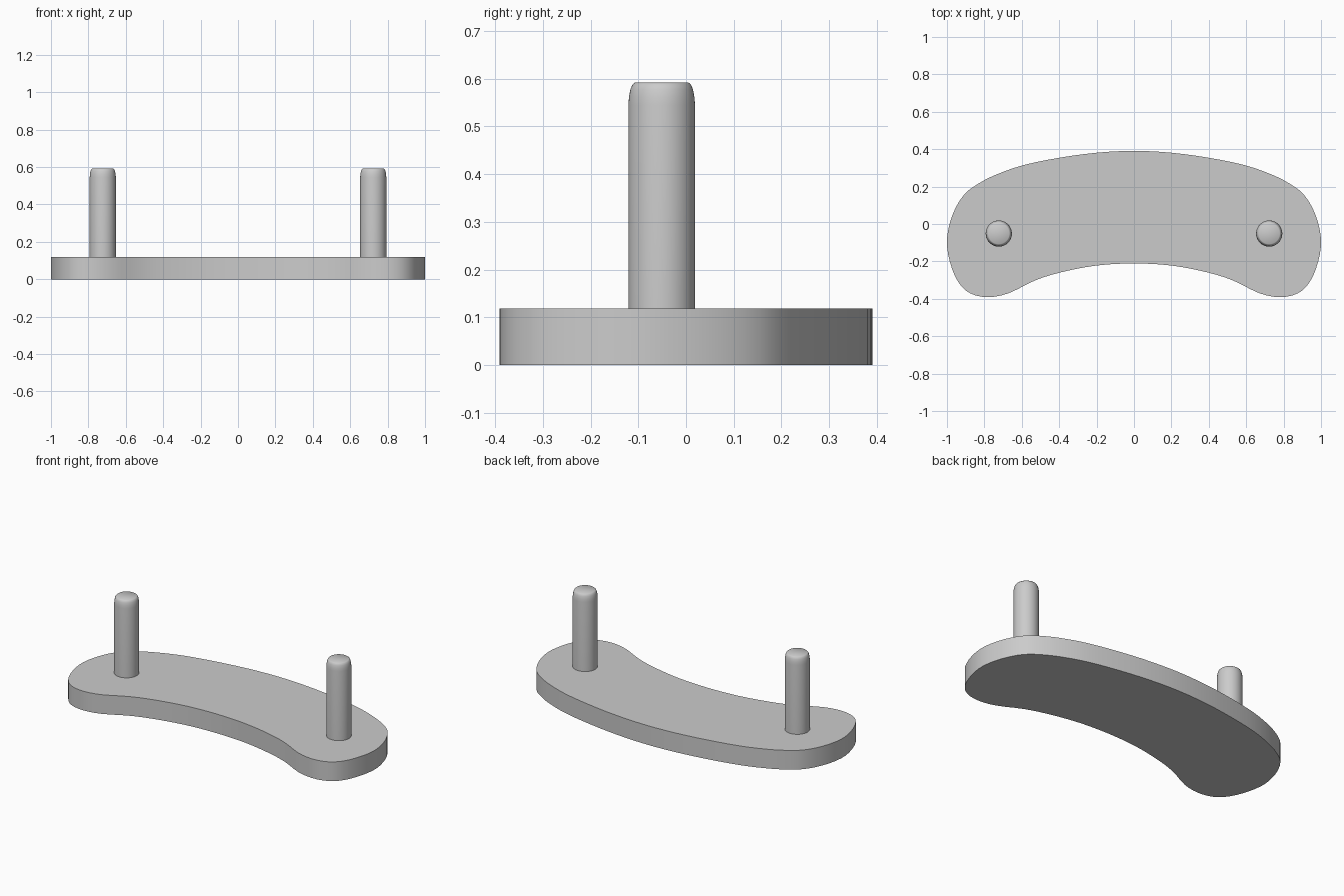
import bpy, bmesh, math
from mathutils import Vector
from mathutils.geometry import interpolate_bezier

if "Cube" in bpy.data.objects:
    bpy.data.objects.remove(bpy.data.objects["Cube"])

PLATE_H = 0.118
PIN_TOP = 0.592


def finish(name, bm, angle):
    bmesh.ops.recalc_face_normals(bm, faces=bm.faces)
    me = bpy.data.meshes.new(name)
    bm.to_mesh(me)
    bm.free()
    ob = bpy.data.objects.new(name, me)
    bpy.context.collection.objects.link(ob)
    bpy.ops.object.select_all(action='DESELECT')
    ob.select_set(True)
    bpy.context.view_layer.objects.active = ob
    bpy.ops.object.shade_smooth_by_angle(angle=math.radians(angle))
    return ob


def smooth_path(pts, steps):
    """Smooth curve through the points, start included, end excluded."""
    out = []
    for i in range(1, len(pts) - 2):
        p0, p1, p2, p3 = (Vector((*p, 0)) for p in pts[i - 1:i + 3])
        out += interpolate_bezier(p1, p1 + (p2 - p0) / 6, p2 - (p3 - p1) / 6, p2, steps + 1)[:-1]
    return out


# Curved plate: right half of the outline, mirrored and extruded
half = [(-0.2, 0.381), (0, 0.391), (0.2, 0.381), (0.4, 0.354), (0.59, 0.315), (0.73, 0.267),
        (0.83, 0.217), (0.91, 0.155), (0.97, 0.05), (1.0, -0.08), (0.985, -0.2),
        (0.94, -0.31), (0.875, -0.371), (0.78, -0.391), (0.67, -0.37), (0.53, -0.302),
        (0.39, -0.258), (0.2, -0.222), (0, -0.211), (-0.2, -0.222)]
right = smooth_path(half, 3) + [Vector((0, -0.211, 0))]
left = [Vector((-p.x, p.y, 0)) for p in reversed(right[1:-1])]
bm = bmesh.new()
base = bm.faces.new([bm.verts.new(p) for p in right + left])
ext = bmesh.ops.extrude_face_region(bm, geom=[base])
bmesh.ops.translate(bm, vec=(0, 0, PLATE_H),
                    verts=[v for v in ext['geom'] if isinstance(v, bmesh.types.BMVert)])
finish("curved_plate", bm, 30)

# Two upright pins with rounded tops
profile = [(0.070, PLATE_H - 0.01), (0.070, 0.545), (0.0685, 0.562), (0.0655, 0.578),
           (0.061, 0.588), (0.056, PIN_TOP)]
SIDES = 48
for side, x in (("left", -0.723), ("right", 0.723)):
    bm = bmesh.new()
    rings = [[bm.verts.new((x + r * math.cos(2 * math.pi * k / SIDES),
                            -0.051 + r * math.sin(2 * math.pi * k / SIDES), z))
              for k in range(SIDES)] for r, z in profile]
    for a, b in zip(rings, rings[1:]):
        for k in range(SIDES):
            n = (k + 1) % SIDES
            bm.faces.new((a[k], a[n], b[n], b[k]))
    bm.faces.new(rings[0])
    bm.faces.new(rings[-1])
    finish(side + "_pin", bm, 45)
